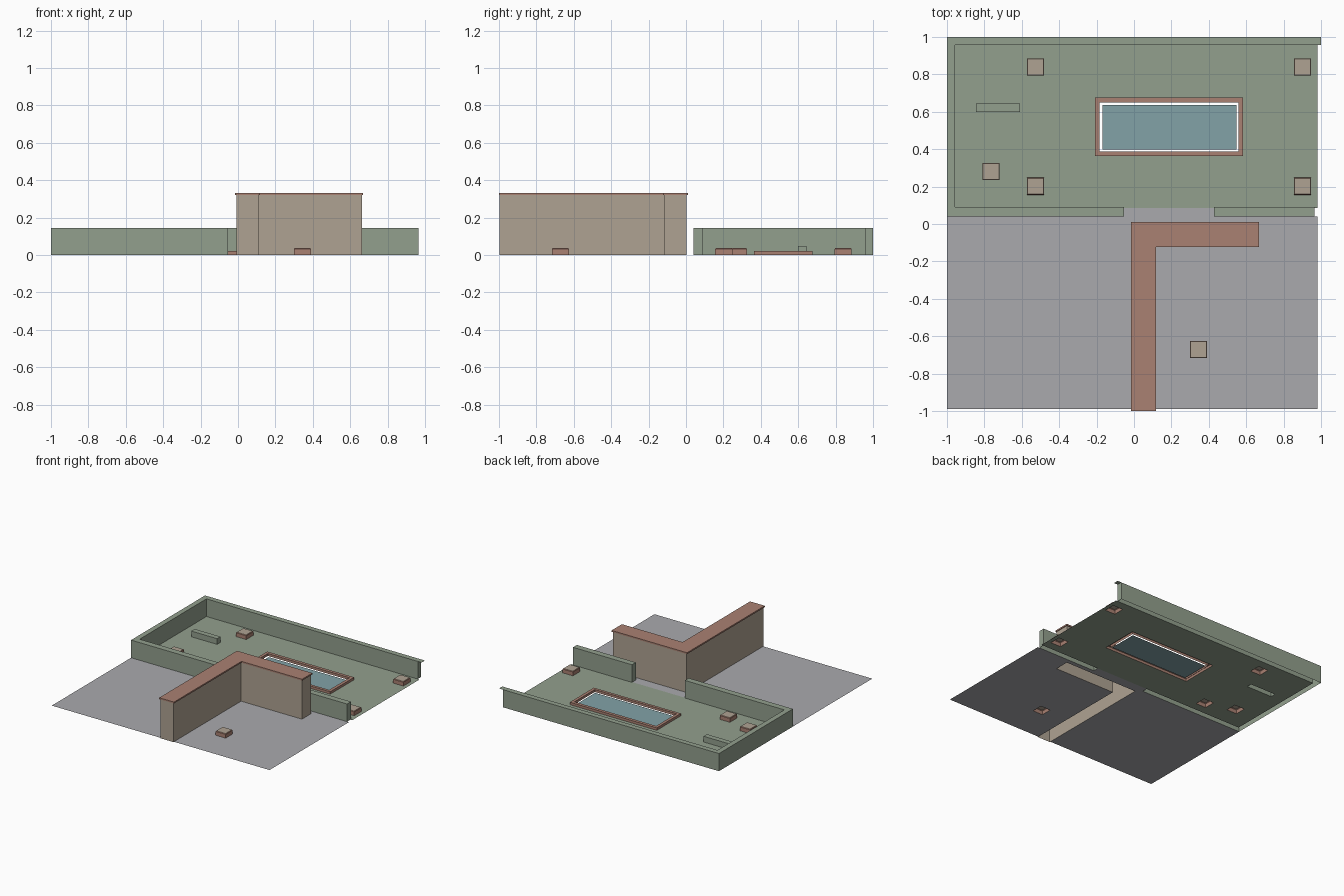
import bpy
import bmesh

cube = bpy.data.objects.get("Cube")
if cube:
    bpy.data.objects.remove(cube)


def material(name, r, g, b):
    m = bpy.data.materials.new(name)
    m.use_nodes = True
    m.diffuse_color = (r, g, b, 1)
    m.node_tree.nodes["Principled BSDF"].inputs["Base Color"].default_value = (r, g, b, 1)
    return m


GREEN = material("sage green", 0.29, 0.35, 0.27)
GRAY = material("paving gray", 0.40, 0.40, 0.42)
BROWN = material("brick brown", 0.40, 0.22, 0.17)
TAN = material("wall tan", 0.43, 0.365, 0.29)
BLUE = material("water blue", 0.225, 0.365, 0.39)


def inside(x, y, rects):
    return any(a < x < b and c < y < d for a, b, c, d in rects)


def build(name, rects, holes=(), top=0.0, base=None, mats=(GREEN,), rim=0.0):
    """Union of rectangles (x0, x1, y0, y1) minus holes, with an optional skirt down to base."""
    every = list(rects) + list(holes)
    xs = sorted({v for r in every for v in r[:2]})
    ys = sorted({v for r in every for v in r[2:]})
    bm = bmesh.new()
    corners = {}

    def corner(x, y):
        if (x, y) not in corners:
            corners[x, y] = bm.verts.new((x, y, top))
        return corners[x, y]

    for x0, x1 in zip(xs, xs[1:]):
        for y0, y1 in zip(ys, ys[1:]):
            mx, my = (x0 + x1) / 2, (y0 + y1) / 2
            if inside(mx, my, rects) and not inside(mx, my, holes):
                bm.faces.new([corner(x0, y0), corner(x1, y0), corner(x1, y1), corner(x0, y1)])
    tops = list(bm.faces)
    if base is not None:
        edges = [e for e in bm.edges if e.is_boundary]
        new = bmesh.ops.extrude_edge_only(bm, edges=edges)["geom"]
        for v in new:
            if isinstance(v, bmesh.types.BMVert):
                v.co.z = base
    if rim:
        bmesh.ops.inset_region(bm, faces=tops, thickness=rim, depth=rim)
    bmesh.ops.recalc_face_normals(bm, faces=bm.faces)
    bm.normal_update()
    if tops[0].normal.z < 0:
        bmesh.ops.reverse_faces(bm, faces=bm.faces)
    for f in tops:
        f.material_index = len(mats) - 1
    mesh = bpy.data.meshes.new(name)
    bm.to_mesh(mesh)
    bm.free()
    for m in mats:
        mesh.materials.append(m)
    obj = bpy.data.objects.new(name, mesh)
    bpy.context.collection.objects.link(obj)
    return obj


# Footprints shared between parts and the openings under them
garden_blocks = [(x - 0.046, x + 0.046, y - 0.046, y + 0.046)
                 for x, y in [(-0.527, 0.84), (0.901, 0.84), (-0.765, 0.28),
                              (-0.527, 0.202), (0.901, 0.202)]]
yard_block = (0.299, 0.39, -0.717, -0.626)
bench = (-0.845, -0.61, 0.6, 0.644)
pool_outer = (-0.208, 0.583, 0.364, 0.676)
pool_inner = (-0.184, 0.558, 0.387, 0.65)
house = [(-0.008, 0.11, -0.997, 0.003), (-0.008, 0.663, -0.117, 0.003)]

# Ground sheets
build("lawn", [(-0.957, 0.98, 0.085, 0.957)], garden_blocks + [bench, pool_outer])
build("paving", [(-1, 0.98, -0.99, 0.04), (-0.053, 0.428, 0.04, 0.085)],
      house + [yard_block], mats=(GRAY,))

# Garden walls with a gate opening, and the overhanging end of the coping
build("garden_wall", [(-1, -0.957, 0.04, 1), (-1, 0.964, 0.957, 1), (-1, -0.053, 0.04, 0.09)],
      top=0.145, base=0)
build("gate_side_wall", [(0.428, 0.964, 0.04, 0.09)], top=0.145, base=0)
build("coping_overhang", [(0.964, 1, 0.957, 1)], top=0.145)

# Tall L-shaped wall with its brick cap
build("tall_wall", house, top=0.322, base=0, mats=(TAN,))
cap = build("tall_wall_cap", [(-0.016, 0.118, -1, 0.01), (-0.016, 0.669, -0.124, 0.01)],
            top=0.332, mats=(BROWN,))
solid = cap.modifiers.new("thickness", "SOLIDIFY")
solid.thickness = 0.012
solid.offset = -1

# Pool
build("pool_frame", [pool_outer], [pool_inner], top=0.02, base=0, mats=(BROWN,))
build("pool_water", [(-0.168, 0.547, 0.398, 0.637)], mats=(BLUE,))

# Bench and seat blocks
build("bench", [bench], top=0.047, base=0)
for i, rect in enumerate(garden_blocks + [yard_block]):
    build(f"seat_block_{i + 1}", [rect], top=0.031, base=0, mats=(BROWN, TAN), rim=0.005)
